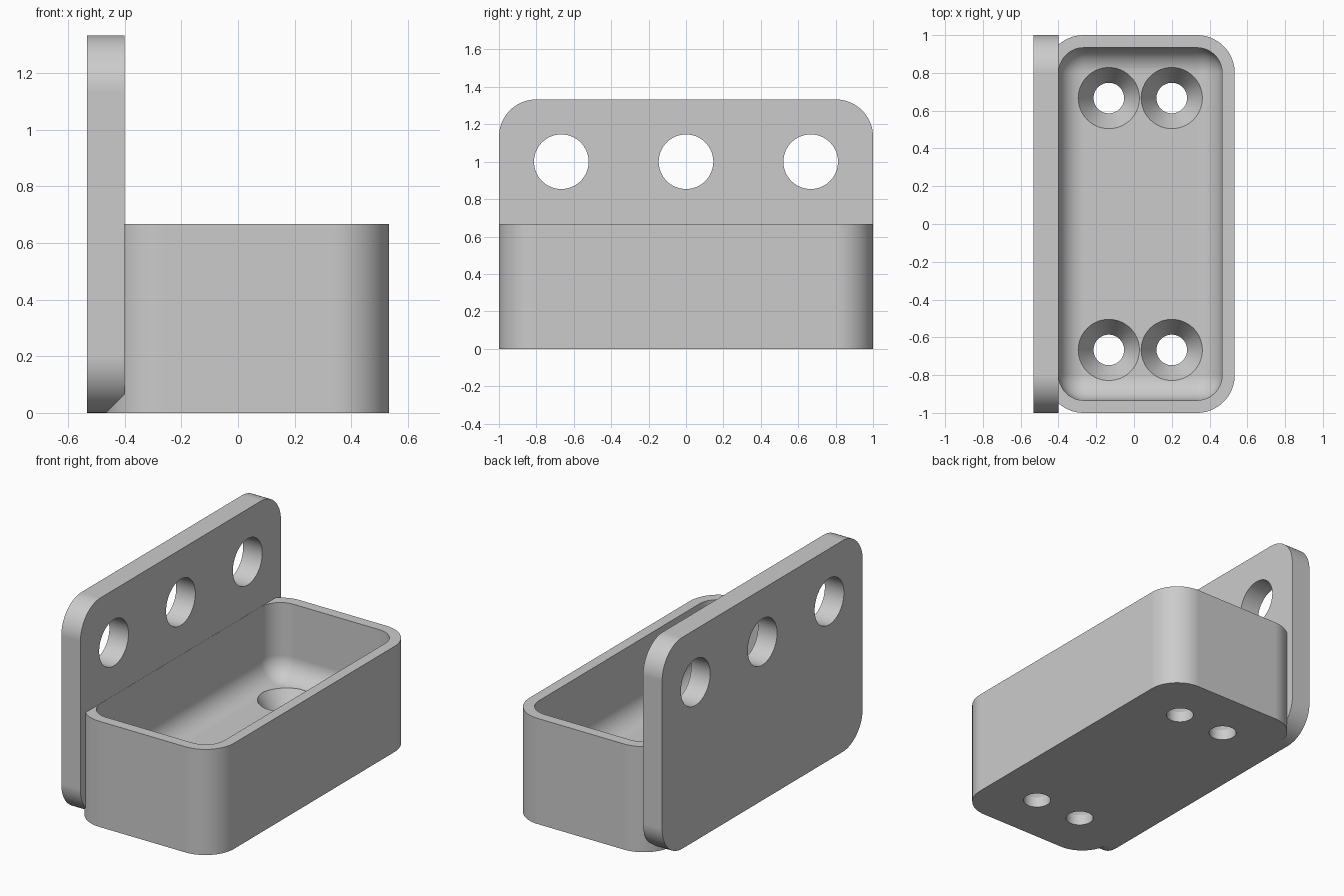
import bpy, bmesh, math
from mathutils import Vector

cube = bpy.data.objects.get("Cube")
if cube:
    bpy.data.objects.remove(cube, do_unlink=True)

grey = bpy.data.materials.new("light grey")
grey.use_nodes = True
grey.diffuse_color = (0.6, 0.6, 0.6, 1)
grey.node_tree.nodes["Principled BSDF"].inputs["Base Color"].default_value = grey.diffuse_color

U = 2 / 30       # wall thickness, the basic module
R = 3 * U        # outer corner radius
STEPS = 16       # segments per quarter turn


def ring(x0, x1, y0, y1, r, z):
    """Rounded rectangle, counter-clockwise, at height z."""
    corners = [(x1 - r, y1 - r), (x0 + r, y1 - r), (x0 + r, y0 + r), (x1 - r, y0 + r)]
    points = []
    for q, (cx, cy) in enumerate(corners):
        for i in range(STEPS + 1):
            a = (q + i / STEPS) * math.pi / 2
            points.append(Vector((cx + r * math.cos(a), cy + r * math.sin(a), z)))
    return points


def disc(cx, cy, r, z):
    return ring(cx - r, cx + r, cy - r, cy + r, r, z)


def loft(name, rings, upright=False):
    """Skin stacked rings into a closed solid; upright turns the stack along x."""
    bm = bmesh.new()
    loops = [[bm.verts.new(p.zxy if upright else p) for p in pts] for pts in rings]
    n = len(loops[0])
    for low, high in zip(loops, loops[1:]):
        for i in range(n):
            j = (i + 1) % n
            bm.faces.new((low[i], low[j], high[j], high[i]))
    bm.faces.new(loops[0][::-1])
    bm.faces.new(loops[-1])
    bmesh.ops.remove_doubles(bm, verts=bm.verts, dist=1e-5)
    bmesh.ops.recalc_face_normals(bm, faces=bm.faces)
    mesh = bpy.data.meshes.new(name)
    bm.to_mesh(mesh)
    bm.free()
    mesh.materials.append(grey)
    obj = bpy.data.objects.new(name, mesh)
    bpy.context.collection.objects.link(obj)
    return obj


def activate(obj):
    bpy.ops.object.select_all(action='DESELECT')
    obj.select_set(True)
    bpy.context.view_layer.objects.active = obj


def finish(obj, cutters):
    """Cut the openings, then shade smooth with crisp edges."""
    activate(obj)
    for cutter in cutters:
        cutter.hide_render = True
        mod = obj.modifiers.new("cut", 'BOOLEAN')
        mod.operation, mod.solver, mod.object = 'DIFFERENCE', 'EXACT', cutter
        bpy.ops.object.modifier_apply(modifier=mod.name)
        bpy.data.objects.remove(cutter, do_unlink=True)
    bpy.ops.object.shade_smooth_by_angle(angle=math.radians(30))
    weighted = obj.modifiers.new("flat faces", 'WEIGHTED_NORMAL')
    weighted.keep_sharp = True


# Upright mounting plate with three round holes
plate = loft("back_plate", [ring(-1, 1, 0, 20 * U, R, x) for x in (-8 * U, -6 * U)], upright=True)
finish(plate, [loft("plate_hole", [disc(y, 1, 0.146, x) for x in (-0.7, -0.2)], upright=True)
               for y in (-10 * U, 0, 10 * U)])

# Tray body
tray = loft("tray", [ring(-7 * U, 8 * U, -1, 1, R, z) for z in (0, 10 * U)])

# Cavity with a filleted floor
floor, fillet = 3 * U, 2 * U
levels = []
for i in range(STEPS + 1):
    a = i / STEPS * math.pi / 2
    levels.append((fillet * (1 - math.sin(a)), floor + fillet * (1 - math.cos(a))))
levels.append((0, 1))
cavity = loft("cavity", [ring(-6 * U + 0.001 + d, 7 * U - d, -14 * U + d, 14 * U - d, fillet - d, z)
                         for d, z in levels])

# Countersunk screw holes through the floor
screws = []
for x in (-2 * U, 3 * U):
    for y in (-10 * U, 10 * U):
        profile = [(0.081, -0.1), (0.081, U), (0.162, floor), (0.162, 0.4)]
        screws.append(loft("screw_hole", [disc(x, y, r, z) for r, z in profile]))
finish(tray, [cavity] + screws)
